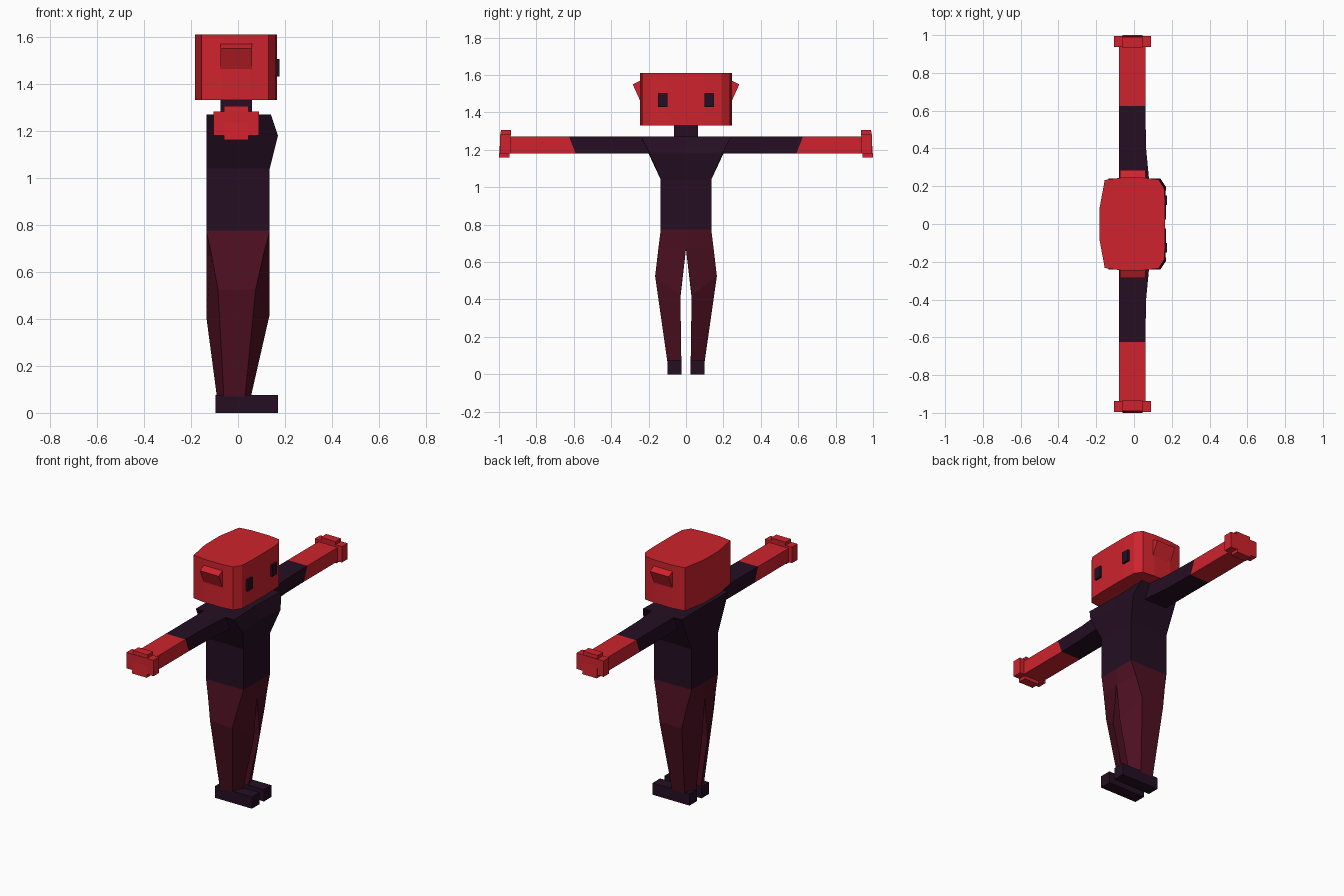
import bpy, bmesh

if "Cube" in bpy.data.objects:
    bpy.data.objects.remove(bpy.data.objects["Cube"])


def material(name, rgb):
    m = bpy.data.materials.new(name)
    m.diffuse_color = (*rgb, 1)
    m.use_nodes = True
    m.node_tree.nodes["Principled BSDF"].inputs["Base Color"].default_value = m.diffuse_color
    return m


RED = material("red skin", (0.62, 0.017, 0.026))
DARK = material("dark violet cloth", (0.018, 0.0045, 0.016))
MAROON = material("maroon trousers", (0.075, 0.005, 0.016))


def loft(name, rings, mat, side=1):
    """Skin a closed solid through equal-sized rings; side=-1 mirrors in y."""
    bm = bmesh.new()
    rows = [[bm.verts.new((x, y * side, z)) for x, y, z in r] for r in rings]
    n = len(rows[0])
    for a, b in zip(rows, rows[1:]):
        for i in range(n):
            j = (i + 1) % n
            bm.faces.new((a[i], a[j], b[j], b[i]))
    bm.faces.new(rows[0])
    bm.faces.new(rows[-1])
    bmesh.ops.recalc_face_normals(bm, faces=bm.faces)
    me = bpy.data.meshes.new(name)
    bm.to_mesh(me)
    bm.free()
    me.materials.append(mat)
    ob = bpy.data.objects.new(name, me)
    bpy.context.collection.objects.link(ob)
    return ob


def box(name, x0, x1, y0, y1, z0, z1, mat, side=1):
    ring = [(x0, y0), (x1, y0), (x1, y1), (x0, y1)]
    return loft(name, [[(x, y, z) for x, y in ring] for z in (z0, z1)], mat, side)


def arm_ring(x0, x1, y_low, y_high, z0=1.18, z1=1.27):
    return [(x0, y_low, z0), (x1, y_low, z0), (x1, y_high, z1), (x0, y_high, z1)]


# Head: faceted prism, narrower at the rear corners
half = [(0.165, 0.0), (0.165, 0.1), (0.16, 0.19), (0.13, 0.235), (0.05, 0.245),
        (-0.07, 0.245), (-0.155, 0.233), (-0.183, 0.08)]
plan = half + [(x, -y) for x, y in reversed(half[1:])]
loft("head", [[(x, y, z) for x, y in plan] for z in (1.33, 1.61)], RED)

# Neck
box("neck", -0.075, 0.06, -0.065, 0.065, 1.24, 1.34, DARK)


# Torso: straight waist, flared chest and shoulders
def torso_ring(z, back, front, centre, yb, yf):
    return [(back, -yb, z), (front, -yf, z), (centre, 0, z), (front, yf, z), (back, yb, z)]


loft("torso", [torso_ring(0.775, -0.135, 0.135, 0.135, 0.135, 0.135),
               torso_ring(1.04, -0.135, 0.135, 0.135, 0.135, 0.135),
               torso_ring(1.18, -0.135, 0.17, 0.15, 0.2, 0.195),
               torso_ring(1.27, -0.135, 0.14, 0.13, 0.24, 0.24)], DARK)

for s, tag in ((1, "left"), (-1, "right")):
    # Sleeve and forearm meet on a slanted seam
    loft(tag + "_sleeve", [arm_ring(-0.08, 0.085, 0.15, 0.18),
                           arm_ring(-0.08, 0.064, 0.4, 0.4),
                           arm_ring(-0.08, 0.06, 0.59, 0.625)], DARK, s)
    loft(tag + "_forearm", [arm_ring(-0.08, 0.06, 0.59, 0.625),
                            arm_ring(-0.08, 0.06, 0.95, 0.95)], RED, s)
    # Stepped fist made of a wide and a tall block
    box(tag + "_fist_wide", -0.105, 0.09, 0.937, 0.995, 1.18, 1.283, RED, s)
    loft(tag + "_fist_tall", [arm_ring(-0.06, 0.045, 0.945, 0.935, 1.16, 1.305),
                              arm_ring(-0.06, 0.045, 1.0, 0.99, 1.16, 1.305)], RED, s)

    # Ear: wedge pointing up and out
    loft(tag + "_ear", [[(x, 0.235, 1.44), (x, 0.285, 1.55), (x, 0.235, 1.575)]
                        for x in (-0.075, 0.06)], RED, s)
    # Eye
    box(tag + "_eye", 0.15, 0.176, 0.1, 0.15, 1.43, 1.505, DARK, s)

    # Leg: rings run front-inner, front-outer, back-outer, back-inner
    loft(tag + "_leg", [
        [(0.135, 0, 0.775), (0.135, 0.135, 0.775), (-0.135, 0.135, 0.775), (-0.135, 0, 0.775)],
        [(0.135, 0, 0.67), (0.108, 0.148, 0.67), (-0.112, 0.148, 0.67), (-0.135, 0, 0.67)],
        [(0.135, 0.03, 0.42), (0.075, 0.165, 0.525), (-0.085, 0.165, 0.525), (-0.135, 0.03, 0.41)],
        [(0.055, 0.025, 0.07), (0.03, 0.1, 0.07), (-0.06, 0.1, 0.07), (-0.09, 0.025, 0.07)],
    ], MAROON, s)
    # Shoe
    box(tag + "_shoe", -0.095, 0.17, 0.023, 0.1, 0, 0.076, DARK, s)
